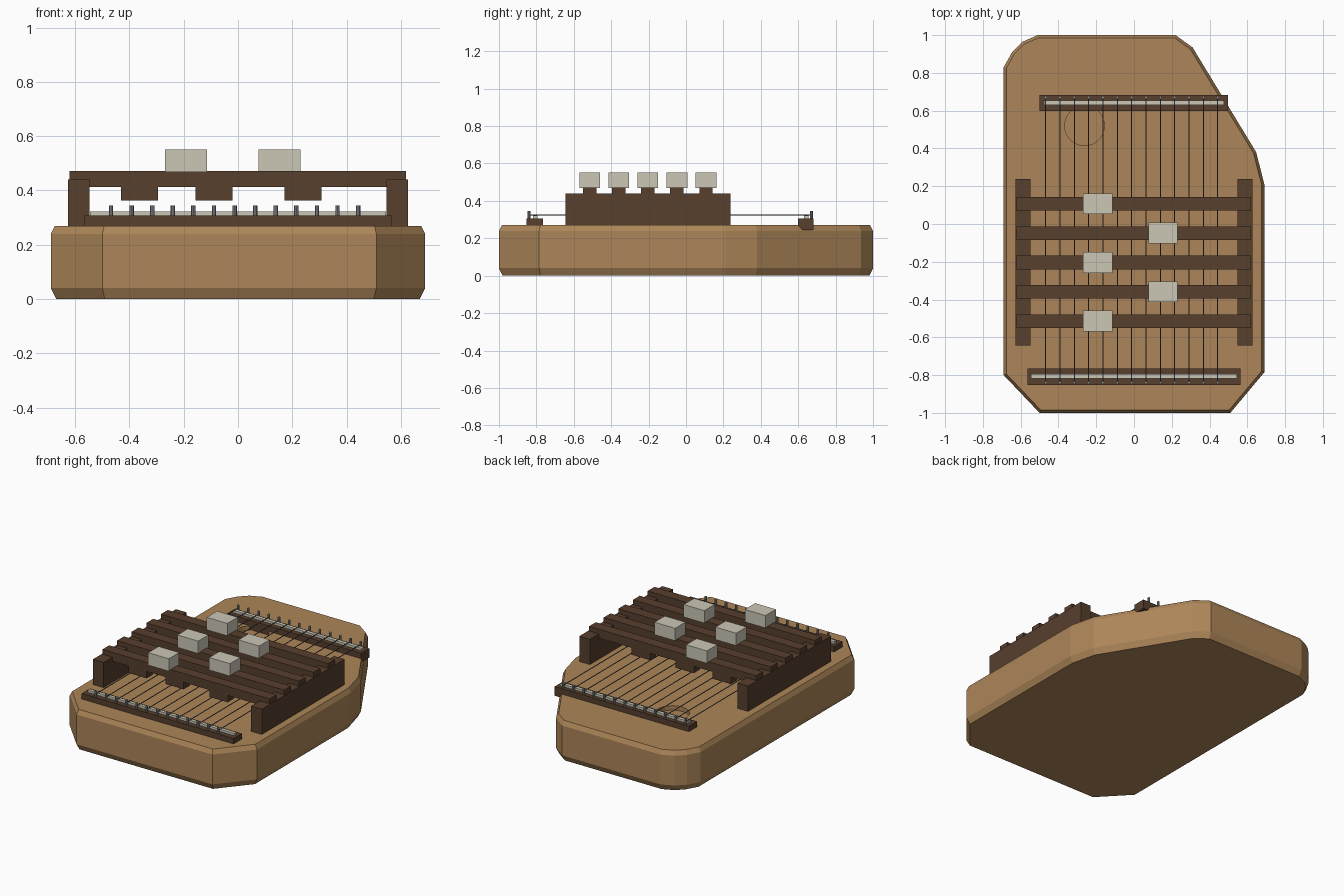
import bpy, bmesh, math
from mathutils import Vector

if "Cube" in bpy.data.objects:
    bpy.data.objects.remove(bpy.data.objects["Cube"])


def material(name, rgb):
    m = bpy.data.materials.new(name)
    m.diffuse_color = (*rgb, 1)
    m.use_nodes = True
    m.node_tree.nodes["Principled BSDF"].inputs["Base Color"].default_value = m.diffuse_color
    return m


WOOD = material("body_wood", (0.42, 0.24, 0.10))
DARK = material("dark_wood", (0.095, 0.05, 0.027))
IVORY = material("ivory", (0.60, 0.57, 0.47))
STEEL = material("steel", (0.28, 0.28, 0.30))
WIRE = material("string_wire", (0.10, 0.10, 0.11))


def finish(bm, name, mat):
    bmesh.ops.recalc_face_normals(bm, faces=bm.faces)
    me = bpy.data.meshes.new(name)
    bm.to_mesh(me)
    bm.free()
    ob = bpy.data.objects.new(name, me)
    bpy.context.collection.objects.link(ob)
    if mat:
        me.materials.append(mat)
    return ob


def box(name, xs, ys, zs, mat):
    bm = bmesh.new()
    bmesh.ops.create_cube(bm, size=1)
    for v in bm.verts:
        v.co = [(a + b) / 2 + c * (b - a) for (a, b), c in zip((xs, ys, zs), v.co)]
    return finish(bm, name, mat)


def rod(name, a, b, radius, sides, mat):
    a, b = Vector(a), Vector(b)
    bm = bmesh.new()
    bmesh.ops.create_cone(bm, cap_ends=True, segments=sides, radius1=radius,
                          radius2=radius, depth=(b - a).length)
    ob = finish(bm, name, mat)
    ob.location = (a + b) / 2
    ob.rotation_euler = Vector((0, 0, 1)).rotation_difference(b - a).to_euler()
    return ob


def inset(points, d):
    # mitred inset of a counter-clockwise outline
    out = []
    for i, p in enumerate(points):
        e1 = (p - points[i - 1]).normalized()
        e2 = (points[(i + 1) % len(points)] - p).normalized()
        n1, n2 = Vector((-e1.y, e1.x)), Vector((-e2.y, e2.x))
        out.append(p + (n1 + n2) * d / (1 + n1.dot(n2)))
    return out


# Body: chamfered slab with an asymmetric outline
outline = [Vector(p) for p in (
    (-0.69, -0.80), (-0.50, -1.0), (0.51, -1.0), (0.69, -0.785), (0.69, 0.21),
    (0.647, 0.38), (0.31, 0.935), (0.22, 1.0), (-0.51, 1.0), (-0.59, 0.965),
    (-0.645, 0.91), (-0.69, 0.83))]
bm = bmesh.new()
rings = [[bm.verts.new((p.x, p.y, z)) for p in inset(outline, d)]
         for z, d in ((0, 0.02), (0.04, 0), (0.24, 0), (0.27, 0.015))]
n = len(outline)
for lo, hi in zip(rings, rings[1:]):
    for i in range(n):
        j = (i + 1) % n
        bm.faces.new((lo[i], lo[j], hi[j], hi[i]))
bm.faces.new(rings[0][::-1])
bm.faces.new(rings[-1])
body = finish(bm, "body", WOOD)

# Shallow round sound hole
cutter = rod("sound_hole_cutter", (-0.262, 0.52, 0.24), (-0.262, 0.52, 0.35), 0.105, 32, None)
cutter.hide_render = True
mod = body.modifiers.new("sound_hole", 'BOOLEAN')
mod.operation = 'DIFFERENCE'
mod.solver = 'EXACT'
mod.object = cutter
bpy.context.view_layer.objects.active = body
bpy.ops.object.modifier_apply(modifier=mod.name)
bpy.data.objects.remove(cutter)

# String rails with ivory saddles
box("lower_rail", (-0.565, 0.565), (-0.853, -0.765), (0.245, 0.307), DARK)
box("lower_saddle", (-0.545, 0.545), (-0.818, -0.795), (0.29, 0.322), IVORY)
box("upper_rail", (-0.50, 0.497), (0.598, 0.683), (0.245, 0.307), DARK)
box("upper_saddle", (-0.477, 0.477), (0.63, 0.654), (0.29, 0.322), IVORY)

# Strings and their pins
for i in range(13):
    x = -0.468 + i * 0.0759
    rod("string", (x, -0.84, 0.325), (x, 0.67, 0.325), 0.003, 6, WIRE)
    for y in (-0.84, 0.67):
        rod("pin", (x, y, 0.29), (x, y, 0.345), 0.008, 8, STEEL)

# Side supports
for s in (-1, 1):
    box("bar_support", sorted((s * 0.548, s * 0.627)), (-0.643, 0.237), (0.26, 0.44), DARK)

# Chord bars with damper pads below and a button on top
for i in range(5):
    y = 0.107 - i * 0.1553
    ys = (y - 0.036, y + 0.036)
    box("chord_bar", (-0.622, 0.62), ys, (0.412, 0.472), DARK)
    for x in (-0.363, -0.088, 0.239):
        box("damper_pad", (x - 0.068, x + 0.068), (y - 0.033, y + 0.033), (0.364, 0.415), DARK)
    x = (-0.192, 0.153)[i % 2]
    box("button", (x - 0.077, x + 0.077), (y - 0.055, y + 0.055), (0.468, 0.552), IVORY)
